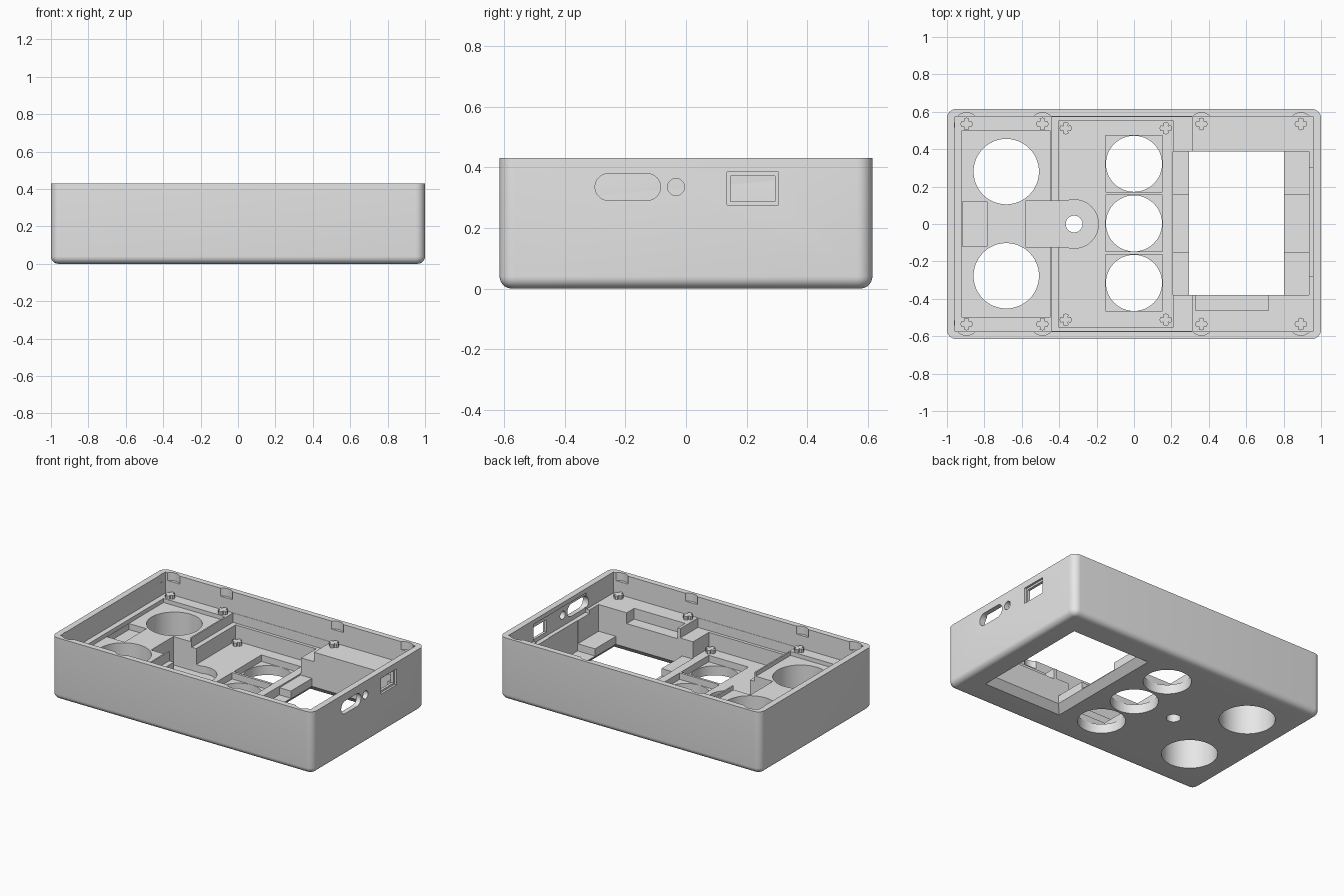
import bpy, bmesh, math
from mathutils import Matrix, Vector

if "Cube" in bpy.data.objects:
    bpy.data.objects.remove(bpy.data.objects["Cube"])

grey = bpy.data.materials.new("plain_grey")
grey.diffuse_color = (0.8, 0.8, 0.8, 1)
grey.use_nodes = True
grey.node_tree.nodes["Principled BSDF"].inputs["Base Color"].default_value = grey.diffuse_color
H = 0.43       # case height
SHELF = 0.285  # upper shelf level
LEDGE = 0.22   # middle ledge level
FLOOR = 0.11   # middle floor level


def to_object(name, bm):
    bmesh.ops.recalc_face_normals(bm, faces=bm.faces)
    me = bpy.data.meshes.new(name)
    bm.to_mesh(me)
    bm.free()
    me.materials.append(grey)
    ob = bpy.data.objects.new(name, me)
    bpy.context.collection.objects.link(ob)
    return ob


def box_bm(x0, x1, y0, y1, z0, z1):
    bm = bmesh.new()
    bmesh.ops.create_cube(bm, size=1)
    bmesh.ops.scale(bm, vec=(x1 - x0, y1 - y0, z1 - z0), verts=bm.verts)
    bmesh.ops.translate(bm, vec=((x0 + x1) / 2, (y0 + y1) / 2, (z0 + z1) / 2), verts=bm.verts)
    return bm


def cylinder_bm(center, r, depth, axis="Z", seg=48):
    bm = bmesh.new()
    bmesh.ops.create_cone(bm, cap_ends=True, segments=seg, radius1=r, radius2=r, depth=depth)
    if axis == "X":
        bmesh.ops.rotate(bm, matrix=Matrix.Rotation(math.pi / 2, 3, "Y"), verts=bm.verts)
    bmesh.ops.translate(bm, vec=center, verts=bm.verts)
    return bm


def cut(bm):
    """Subtract a shape from the case, then discard the cutter."""
    cutter = to_object("cutter", bm)
    cutter.hide_render = True
    mod = case.modifiers.new("cut", "BOOLEAN")
    mod.operation = "DIFFERENCE"
    mod.solver = "EXACT"
    mod.object = cutter
    bpy.context.view_layer.objects.active = case
    bpy.ops.object.modifier_apply(modifier=mod.name)
    bpy.data.objects.remove(cutter)


def cut_box(*b):
    cut(box_bm(*b))


def cut_hole(x, y, r, z0, z1):
    cut(cylinder_bm((x, y, (z0 + z1) / 2), r, z1 - z0))


# Case: rounded corners and rounded bottom edge
bm = box_bm(-1, 1, -0.615, 0.615, 0, H)
upright = [e for e in bm.edges if abs(e.verts[0].co.z - e.verts[1].co.z) > 0.1]
bmesh.ops.bevel(bm, geom=upright, offset=0.05, segments=8, profile=0.5, affect="EDGES")
rim = [e for e in bm.edges if all(v.co.z < 0.001 for v in e.verts)]
bmesh.ops.bevel(bm, geom=rim, offset=0.04, segments=6, profile=0.5, affect="EDGES")
case = to_object("case", bm)

# Main cavity, middle well and recessed floor
cut_box(-0.957, 0.957, -0.575, 0.575, SHELF, 0.6)
cut_box(-0.44, 0.31, -0.573, 0.573, LEDGE, 0.61)
cut_box(-0.405, 0.212, -0.552, 0.552, FLOOR, 0.62)

# Left pocket with two large round holes
cut_box(-0.92, -0.45, -0.5, 0.5, 0.257, 0.63)
cut_box(-0.918, -0.785, -0.12, 0.12, 0.215, 0.64)
for y in (-0.277, 0.28):
    cut_hole(-0.683, y, 0.175, -0.1, 0.65)

# Round seat, slot and shaft hole
cut_box(-0.58, -0.32, -0.122, 0.122, 0.06, 0.66)
cut_hole(-0.32, 0, 0.13, 0.06, 0.67)
cut_hole(-0.32, 0, 0.045, -0.1, 0.3)

# Three square seats with round button holes
for y in (-0.315, 0.003, 0.322):
    cut_box(-0.152, 0.152, y - 0.151, y + 0.151, 0.065, 0.68)
    cut_hole(0, y, 0.15, -0.1, 0.3)

# Screen bay: corner pads, lower seats, opening and sloped bezel
cut_box(0.208, 0.935, -0.38, 0.387, 0.1, 0.69)
cut_box(0.206, 0.938, -0.153, 0.157, 0.05, 0.7)
cut_box(0.295, 0.803, -0.38, 0.387, -0.1, 0.71)
bm = box_bm(0.295, 0.803, -0.38, 0.387, -0.01, 0.045)
mid = Vector((0.549, 0.0035, 0))
for v in bm.verts:
    if v.co.z < 0:
        v.co.x += math.copysign(0.055, v.co.x - mid.x)
        v.co.y += math.copysign(0.055, v.co.y - mid.y)
cut(bm)
cut_box(0.33, 0.72, -0.462, -0.37, 0.21, 0.72)
cut_box(0.9, 0.967, -0.28, 0.3, 0.26, 0.4)

# Side ports: long slot, round hole and stepped window
z = 0.335
bm = cylinder_bm((0.98, -0.192, z), 0.044, 0.3, "X")
for v in bm.verts:
    v.co.y += 0.064 if v.co.y > -0.192 else -0.064
cut(bm)
cut(cylinder_bm((0.98, -0.033, z), 0.028, 0.3, "X", 32))
cut_box(0.985, 1.1, 0.135, 0.305, 0.275, 0.385)
cut_box(0.85, 1.1, 0.146, 0.294, 0.288, 0.372)

# Screw clearances high in the long walls, and locating pegs
for x in (-0.895, -0.49, 0.36, 0.892):
    for s in (-1, 1):
        cut_hole(x, s * 0.53, 0.065, 0.375, 0.6)


def peg(x, y, base):
    """Cross-shaped locating peg."""
    bm = bmesh.new()
    pts = []
    for k in range(4):
        a = k * math.pi / 2
        for px, py in ((0.013, -0.013), (0.028, -0.014), (0.034, 0), (0.028, 0.014)):
            pts.append((x + px * math.cos(a) - py * math.sin(a),
                        y + px * math.sin(a) + py * math.cos(a), base - 0.005))
    f = bm.faces.new([bm.verts.new(p) for p in pts])
    top = bmesh.ops.extrude_face_region(bm, geom=[f])["geom"]
    bmesh.ops.translate(bm, vec=(0, 0, 0.03), verts=[v for v in top if isinstance(v, bmesh.types.BMVert)])
    to_object("locating_peg", bm)


for s in (-1, 1):
    for x in (-0.895, -0.49, 0.36, 0.892):
        peg(x, s * 0.535, SHELF)
    for x in (-0.365, 0.17):
        peg(x, s * 0.512, FLOOR)

# Smooth the rounded surfaces, keep edges crisp
bpy.ops.object.select_all(action="DESELECT")
case.select_set(True)
bpy.context.view_layer.objects.active = case
bpy.ops.object.shade_smooth_by_angle(angle=math.radians(30))
